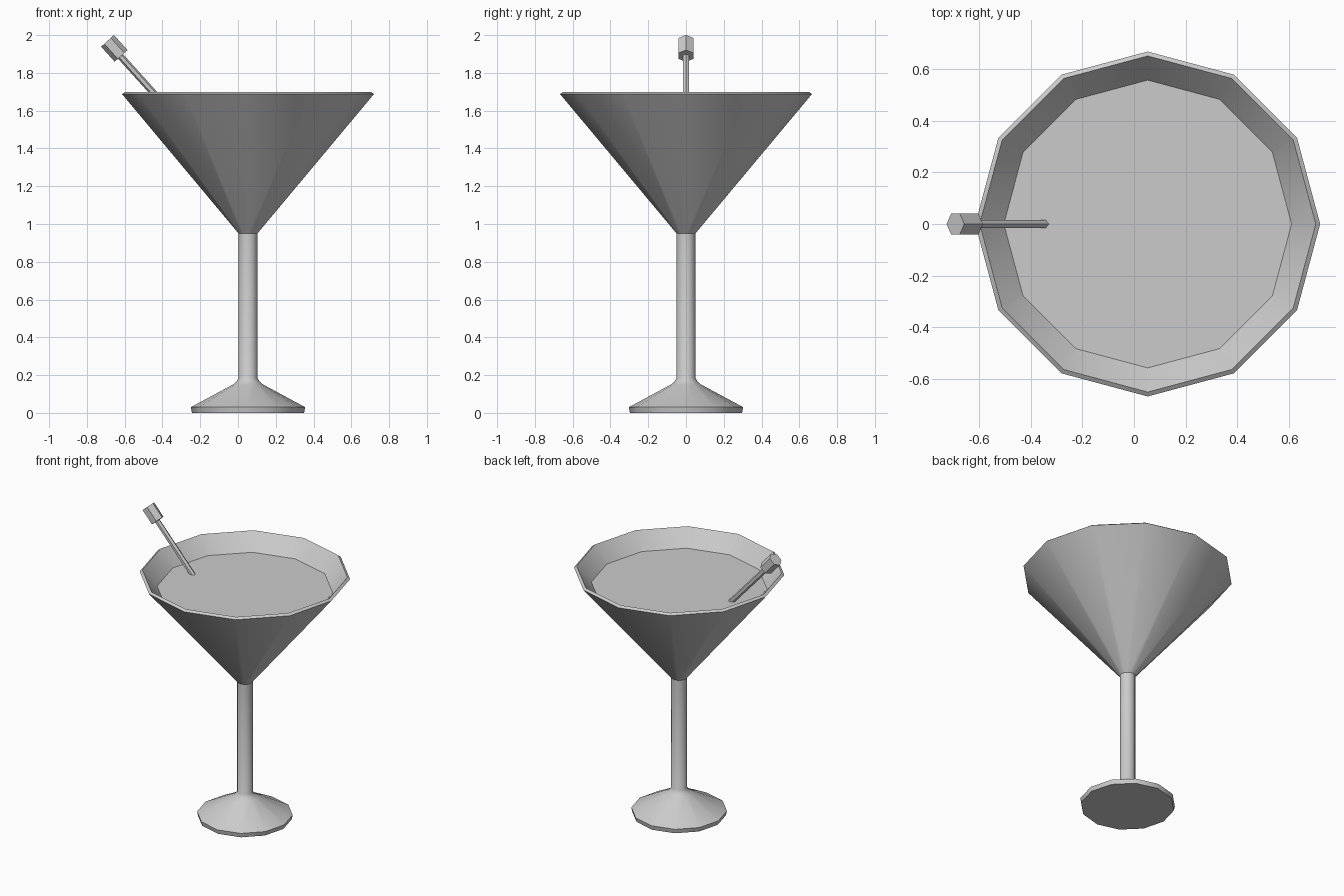
import bpy
import bmesh
from math import cos, sin, tau, radians
from mathutils import Vector

cube = bpy.data.objects.get("Cube")
if cube:
    bpy.data.objects.remove(cube)

# One plain grey for everything
grey = bpy.data.materials.new("plain grey")
grey.use_nodes = True
colour = (0.6, 0.6, 0.6, 1)
grey.diffuse_color = colour
grey.node_tree.nodes["Principled BSDF"].inputs["Base Color"].default_value = colour


def lathe(name, profile, sides):
    """Revolve (radius, height) points round z and close both ends."""
    bm = bmesh.new()
    rings = []
    for r, z in profile:
        rings.append([bm.verts.new((r * cos(tau * i / sides), r * sin(tau * i / sides), z))
                      for i in range(sides)])
    for low, high in zip(rings, rings[1:]):
        for i in range(sides):
            j = (i + 1) % sides
            bm.faces.new((low[i], low[j], high[j], high[i]))
    bm.faces.new(rings[0][::-1])
    bm.faces.new(rings[-1])
    bmesh.ops.recalc_face_normals(bm, faces=bm.faces)
    mesh = bpy.data.meshes.new(name)
    bm.to_mesh(mesh)
    bm.free()
    mesh.materials.append(grey)
    ob = bpy.data.objects.new(name, mesh)
    bpy.context.collection.objects.link(ob)
    bpy.ops.object.select_all(action="DESELECT")
    ob.select_set(True)
    bpy.context.view_layer.objects.active = ob
    bpy.ops.object.shade_smooth_by_angle(angle=radians(35))
    return ob


# Glass: foot, stem, flared bowl, bevelled rim and inner wall
glass = lathe("glass", [
    (0.297, 0), (0.303, 0.03), (0.08, 0.15), (0.062, 0.165), (0.05, 0.185),
    (0.05, 0.95), (0.667, 1.688), (0.65, 1.70), (0.03, 0.97)], 12)
glass.location.x = 0.053

# Drink filling the bowl
drink = lathe("drink", [(0.05, 1.0), (0.56, 1.59)], 12)
drink.location.x = 0.053

# Stirring stick leaning on the rim, with a hexagonal knob
axis = Vector((-0.67, 0, 0.742))
tilt = axis.to_track_quat("Z", "Y").to_euler()
for name, radius, length, base in (
        ("stick", 0.018, 0.42, (-0.34, 0, 1.575)),
        ("stick_knob", 0.046, 0.107, (-0.619, 0, 1.89))):
    part = lathe(name, [(radius, 0), (radius, length)], 6)
    part.rotation_euler = (0, -0.734, 0)
    part.location = base
